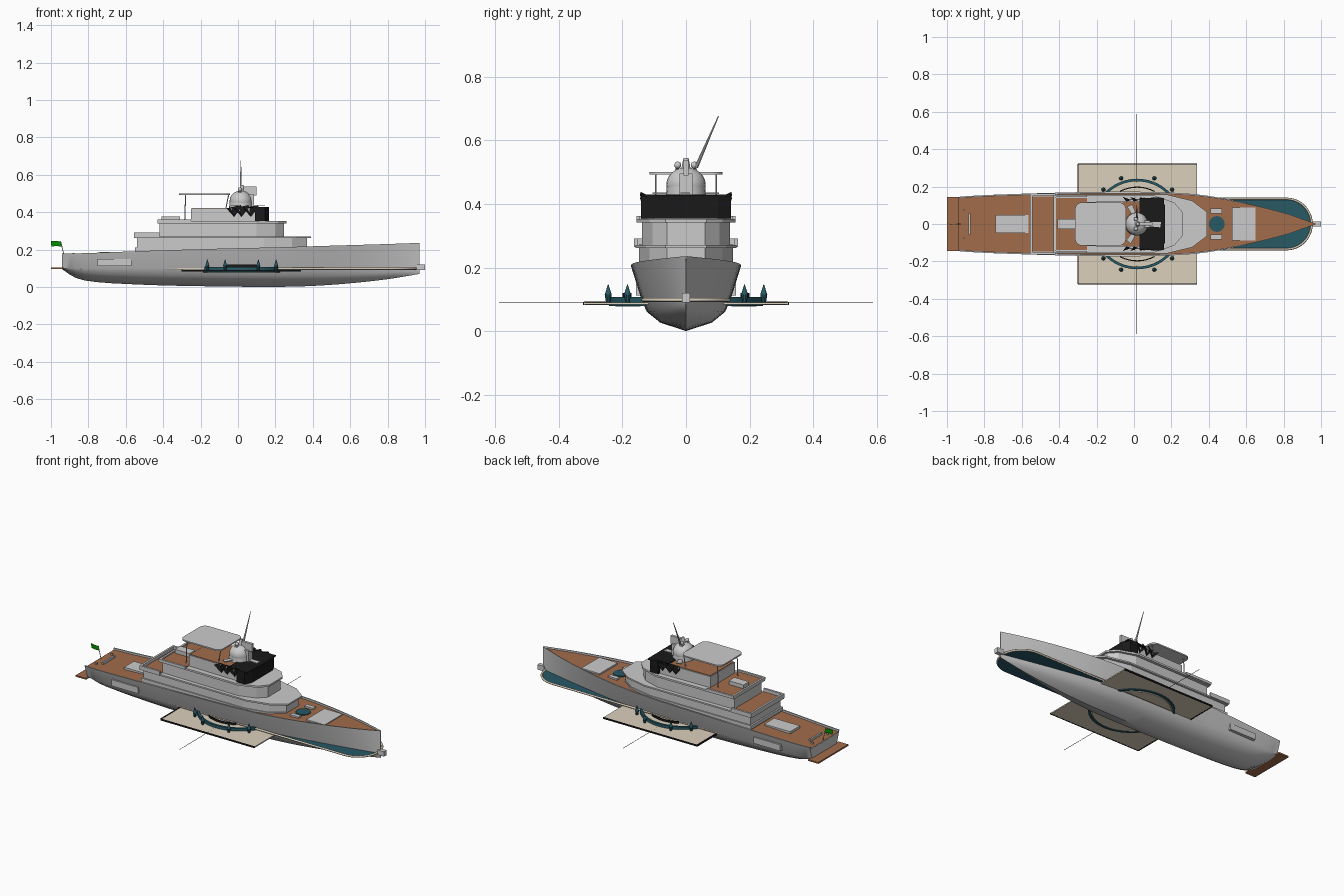
import bpy, bmesh, math
from mathutils import Vector

if "Cube" in bpy.data.objects:
    bpy.data.objects.remove(bpy.data.objects["Cube"])


def material(name, rgb):
    m = bpy.data.materials.new(name)
    m.diffuse_color = (*rgb, 1)
    m.use_nodes = True
    m.node_tree.nodes["Principled BSDF"].inputs["Base Color"].default_value = m.diffuse_color
    return m


TEAK = material("teak", (.36, .15, .07))
SAND = material("sand", (.72, .63, .50))
TEAL = material("teal", (.02, .10, .13))
BLACK = material("black", (.01, .01, .01))
GREEN = material("green", (.0, .28, .0))


def mesh(name, verts, faces, mat=None, smooth=False):
    me = bpy.data.meshes.new(name)
    me.from_pydata(verts, [], faces)
    bm = bmesh.new()
    bm.from_mesh(me)
    bmesh.ops.remove_doubles(bm, verts=bm.verts, dist=1e-5)
    bmesh.ops.recalc_face_normals(bm, faces=bm.faces)
    bm.to_mesh(me)
    bm.free()
    ob = bpy.data.objects.new(name, me)
    bpy.context.collection.objects.link(ob)
    return finish(ob, name, mat, smooth)


def finish(ob, name, mat=None, smooth=False):
    ob.name = name
    if mat:
        ob.data.materials.append(mat)
    if smooth:
        bpy.ops.object.select_all(action='DESELECT')
        ob.select_set(True)
        bpy.context.view_layer.objects.active = ob
        bpy.ops.object.shade_smooth_by_angle(angle=math.radians(35))
    return ob


def prism(name, pts, z0, z1, mat=None):
    n = len(pts)
    v = [(x, y, z) for z in (z0, z1) for x, y in pts]
    f = [tuple(range(n)), tuple(range(n, 2 * n))]
    f += [(i, (i + 1) % n, n + (i + 1) % n, n + i) for i in range(n)]
    return mesh(name, v, f, mat)


def sym(name, half, z0, z1, mat=None):
    return prism(name, half + [(x, -y) for x, y in reversed(half)], z0, z1, mat)


def box(name, x0, x1, y0, y1, z0, z1, mat=None):
    return prism(name, [(x0, y0), (x1, y0), (x1, y1), (x0, y1)], z0, z1, mat)


def rod(name, a, b, r1, r2=None, mat=None, n=10):
    a, b = Vector(a), Vector(b)
    d = b - a
    bpy.ops.mesh.primitive_cone_add(vertices=n, radius1=r1, radius2=r1 if r2 is None else r2,
                                    depth=d.length, location=(a + b) / 2)
    ob = bpy.context.object
    ob.rotation_euler = d.to_track_quat('Z', 'Y').to_euler()
    return finish(ob, name, mat, True)


def ball(name, loc, scale, mat=None):
    bpy.ops.mesh.primitive_uv_sphere_add(segments=24, ring_count=12, radius=1, location=loc)
    bpy.context.object.scale = scale
    return finish(bpy.context.object, name, mat, True)


def arc(cx, cy, r, a0, a1, n):
    return [(cx + r * math.cos(math.radians(a0 + (a1 - a0) * i / n)),
             cy + r * math.sin(math.radians(a0 + (a1 - a0) * i / n))) for i in range(n + 1)]


# hull stations: x, rim half width, rim height, waterline half width, keel height
ST = [(-.94, .145, .18, .118, .095), (-.82, .153, .181, .13, .035), (-.5, .165, .193, .138, .012),
      (-.1, .173, .205, .14, .003), (.2, .168, .212, .135, .001), (.4, .15, .218, .115, .006),
      (.6, .112, .224, .08, .02), (.8, .06, .23, .04, .042), (.97, .002, .236, .002, .07)]
stations = []
for i in range(len(ST) - 1):
    p0, p1, p2, p3 = (ST[max(0, min(len(ST) - 1, j))] for j in range(i - 1, i + 3))
    for k in range(5 if i == len(ST) - 2 else 4):
        t = k / 4
        stations.append([.5 * (2 * b + (c - a) * t + (2 * a - 5 * b + 4 * c - d) * t * t
                               + (3 * b - a - 3 * c + d) * t ** 3)
                         for a, b, c, d in zip(p0, p1, p2, p3)])
verts, faces, deck, N = [], [], [], 13
for x, w, zr, wl, k in stations:
    h = max(.1 - k, 0)
    half = [(.95 * w, zr - .012), (.95 * w, zr), (w, zr), (wl, .1), (.88 * wl, k + h * .6), (.58 * wl, k + h * .26)]
    verts += [(x, y, z) for y, z in half] + [(x, 0, max(k, 0))] + [(x, -y, z) for y, z in reversed(half)]
    deck += [(x, .955 * w, zr - .011), (x, -.955 * w, zr - .011)]
for i in range(len(stations) - 1):
    faces += [(i * N + j, i * N + j + 1, i * N + N + j + 1, i * N + N + j) for j in range(N - 1)]
faces += [tuple(range(N)), tuple(range((len(stations) - 1) * N, len(stations) * N))]
mesh("hull", verts, faces, None, True)
mesh("main_deck", deck, [(2 * i, 2 * i + 1, 2 * i + 3, 2 * i + 2) for i in range(len(stations) - 1)], TEAK)

# waterline basin around the hull with a sand coloured rim
outline = [(-.84, .122), (-.3, .135)] + arc(.815, 0, .135, 90, 0, 12)
outline += [(x, -y) for x, y in reversed(outline[:-1])]
prism("basin", outline, .092, .097, TEAL)
cu = bpy.data.curves.new("basin_rim", 'CURVE')
cu.dimensions, cu.bevel_depth, cu.bevel_resolution = '3D', .006, 2
sp = cu.splines.new('POLY')
sp.points.add(len(outline) - 1)
for p, (x, y) in zip(sp.points, outline):
    p.co = (x, y, .099, 1)
sp.use_cyclic_u = True
rim = bpy.data.objects.new("basin_rim", cu)
bpy.context.collection.objects.link(rim)
cu.materials.append(SAND)
box("bow_fitting", .955, 1, -.013, .013, .09, .12)
box("swim_platform", -1, -.93, -.145, .145, .096, .105, TEAK)

# fold-out side terraces with ring walls and bollards
for s in (1, -1):
    ys = sorted((s * .10, s * .32))
    box("terrace", -.3, .337, *ys, .084, .091, SAND)
    box("terrace_end_trim", -.303, -.296, *ys, .083, .093, BLACK)
    box("terrace_edge_trim", -.3, .337, s * .32 - .003, s * .32 + .003, .083, .092, BLACK)
    ring = arc(.017, 0, .242, 30 * s, 150 * s, 24) + arc(.017, 0, .228, 150 * s, 30 * s, 24)
    prism("terrace_ring", ring, .079, .108, TEAL)
    step = arc(.017, 0, .222, 40 * s, 140 * s, 20)
    prism("terrace_step", step, .078, .096, SAND)
    rail = arc(.017, 0, .2, 62 * s, 118 * s, 12) + arc(.017, 0, .194, 118 * s, 62 * s, 12)
    prism("terrace_rail", rail, .108, .12, BLACK)
    for a in (45, 70, 110, 135):
        x, y = .02 + .26 * math.cos(math.radians(a)), s * .26 * math.sin(math.radians(a))
        rod("bollard_base", (x, y, .09), (x, y, .115), .007, .011, TEAL)
        rod("bollard_tip", (x, y, .115), (x, y, .147), .011, .001, TEAL)
    rod("boom", (.015, s * .1, .09), (.015, s * .588, .09), .0012, None, BLACK, 6)
    y0, y1 = sorted((s * .13, s * .1575))
    box("hull_hatch", -.75, -.57, y0, y1, .112, .15)

# lower cabin and its roof
sym("lower_cabin", [(-.54, .145), (.14, .147), (.29, .115), (.37, .06)], .17, .265)
sym("lower_roof", [(-.555, .157), (.17, .159), (.31, .125), (.39, .065)], .262, .271)
sym("lower_cabin_sill", [(-.55, .153), (.15, .153), (.29, .12), (.37, .065)], .19, .212)
# middle cabin and its roof
sym("middle_cabin", [(-.42, .132), (.1, .138), (.2, .105), (.245, .06)], .265, .345)
sym("middle_roof", [(-.43, .15), (.1, .155), (.215, .115), (.258, .065)], .341, .352)
sym("upper_cabin", [(-.25, .118), (.1, .125), (.145, .1)], .35, .42)
sym("upper_deck", [(-.245, .113), (.095, .119), (.12, .1)], .42, .423, TEAK)
# aft terraces of each level with bulwarks
for tag, x0, x1, w, z0, z1 in (("lower", -.555, -.42, .157, .265, .291), ("middle", -.43, -.25, .15, .346, .362)):
    box(tag + "_aft_deck", x0 + .01, x1, -w + .01, w - .01, z0 + .003, z0 + .008, TEAK)
    box(tag + "_aft_bulwark", x0, x0 + .012, -w, w, z0, z1)
    for s in (1, -1):
        box(tag + "_side_bulwark", x0, x1, s * w - .006, s * w + .006, z0, z1)
box("lounge_seat", -.41, -.31, -.027, .027, .35, .377)

# dark wheelhouse windscreen, side wings and slats
sym("windscreen", [(.09, .142), (.145, .142), (.165, .1)], .354, .428, BLACK)
box("bridge_floor", .03, .16, -.14, .14, .423, .429, BLACK)
for s in (1, -1):
    for x in (-.04, .0, .05):
        mesh("screen_slat", [(x, s * .118, .426), (x + .055, s * .142, .438), (x + .06, s * .145, .43),
                             (x + .02, s * .13, .375), (x - .02, s * .145, .42)],
             [(0, 1, 2, 3), (0, 3, 4)], BLACK)
for a in (0, 120, 240):
    c, q = math.cos(math.radians(a)), math.sin(math.radians(a))
    pts = [(.03, -.01), (.11, -.018), (.115, .012), (.03, .01)]
    prism("bridge_blade", [(.03 + c * u - q * v, q * u + c * v) for u, v in pts], .432, .436)

# hardtop on posts
top = arc(-.08, .078, .037, 0, 90, 6) + arc(-.278, .078, .037, 90, 180, 6)
sym("hardtop", top, .492, .5)
for s in (1, -1):
    rod("hardtop_aft_post", (-.285, s * .095, .352), (-.28, s * .095, .494), .0028)
    rod("hardtop_front_post", (-.065, s * .095, .42), (-.05, s * .095, .494), .0028)

# radar dome and mast
rod("dome_base", (.015, 0, .42), (.015, 0, .455), .063, .06, None, 24)
ball("radar_dome", (.015, 0, .46), (.06, .062, .055))
rod("mast", (.02, 0, .46), (.02, 0, .545), .024, .008, None, 12)
box("mast_fin", .03, .1, -.008, .008, .49, .537)
box("mast_foot", .035, .085, -.02, .02, .42, .495)
box("mast_crossbar", .0, .02, -.035, .035, .505, .512)
for s in (1, -1):
    ball("sensor_ball", (.01, s * .026, .522), (.011,) * 3)
rod("antenna", (.015, .032, .515), (.015, .102, .676), .006, .0015)

# foredeck: pool, loungers, hatch
rod("fore_pool", (.443, 0, .2), (.443, 0, .213), .042, None, TEAL, 32)
box("fore_hatch", .525, .65, -.088, .088, .2, .22)
for s in (1, -1):
    box("lounger", .41, .47, s * .07 - .013, s * .07 + .013, .2, .218)
    box("stern_cleat", -.915, -.905, s * .075 - .004, s * .075 + .004, .165, .18)

# aft deck fittings and flag
box("aft_hatch", -.74, -.565, -.048, .048, .165, .187)
box("stern_bench", -.885, -.875, -.055, .055, .165, .182)
rod("flag_pole", (-.93, 0, .168), (-.948, 0, .245), .002)
mesh("flag", [(-1, .004, .245), (-.975, -.005, .247), (-.948, 0, .243),
              (-.998, .004, .217), (-.97, -.005, .219), (-.942, 0, .216)],
     [(0, 1, 4, 3), (1, 2, 5, 4)], GREEN)
